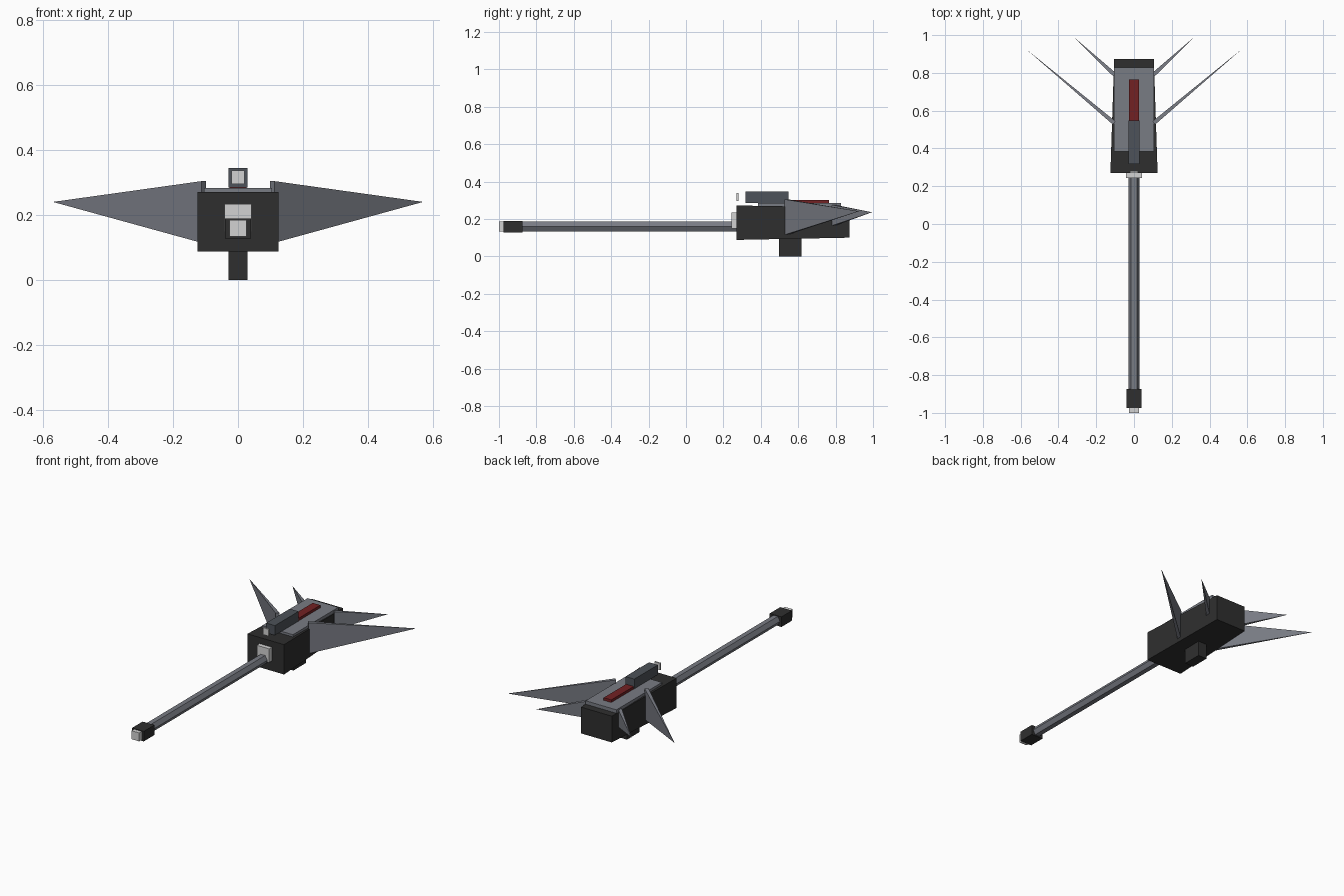
import bpy
from mathutils import Vector
from math import pi

if "Cube" in bpy.data.objects:
    bpy.data.objects.remove(bpy.data.objects["Cube"])


def material(name, r, g, b):
    m = bpy.data.materials.new(name)
    m.diffuse_color = (r, g, b, 1)
    m.use_nodes = True
    m.node_tree.nodes["Principled BSDF"].inputs["Base Color"].default_value = m.diffuse_color
    return m


DARK = material("charcoal", 0.028, 0.028, 0.028)
GREY = material("steel grey", 0.19, 0.2, 0.23)
SLATE = material("dark slate", 0.075, 0.085, 0.1)
RED = material("dark red", 0.17, 0.015, 0.017)
LIGHT = material("pale grey", 0.65, 0.65, 0.65)

BOX_FACES = [(0, 1, 2, 3), (7, 6, 5, 4), (0, 4, 5, 1),
             (1, 5, 6, 2), (2, 6, 7, 3), (3, 7, 4, 0)]


def mesh(name, verts, faces, mat):
    me = bpy.data.meshes.new(name)
    me.from_pydata(verts, [], faces)
    me.materials.append(mat)
    ob = bpy.data.objects.new(name, me)
    bpy.context.collection.objects.link(ob)
    return ob


def block(name, front, back, mat):
    """Box between two end rectangles, each (half width, y, z low, z high)."""
    verts = []
    for w, y, lo, hi in (front, back):
        verts += [(-w, y, lo), (w, y, lo), (w, y, hi), (-w, y, hi)]
    return mesh(name, verts, BOX_FACES, mat)


def box(name, w, y0, y1, z0, z1, mat):
    return block(name, (w, y0, z0, z1), (w, y1, z0, z1), mat)


def fin(name, root, z0, z1, tip, mat):
    """Thin swept spike with a rectangular root, mirrored to both sides."""
    d = Vector((tip[0] - root[0], tip[1] - root[1])).normalized()
    px, py = -d.y * 0.011, d.x * 0.011
    x, y = root
    verts = [(x + px, y + py, z0), (x - px, y - py, z0),
             (x - px, y - py, z1), (x + px, y + py, z1), tip]
    ob = mesh(name, verts, [(3, 2, 1, 0), (0, 1, 4), (1, 2, 4),
                            (2, 3, 4), (3, 0, 4)], mat)
    ob.modifiers.new("mirror", "MIRROR")


# Tapered receiver, top cover and grip
block("receiver", (0.125, 0.27, 0.088, 0.272), (0.105, 0.873, 0.1, 0.262), DARK)
box("top_cover", 0.105, 0.385, 0.828, 0.2, 0.284, GREY)
box("grip", 0.03, 0.497, 0.618, 0.0, 0.12, DARK)

# Sight, lens and red strip
box("red_strip", 0.026, 0.5, 0.765, 0.27, 0.3, RED)
box("sight", 0.03, 0.317, 0.547, 0.286, 0.346, SLATE)
box("sight_lens", 0.02, 0.27, 0.28, 0.296, 0.338, LIGHT)

# Hexagonal barrel, collar and muzzle
bpy.ops.mesh.primitive_cylinder_add(vertices=6, radius=0.03, depth=1.2,
                                    location=(0, -0.3, 0.16),
                                    rotation=(pi / 2, pi / 6, 0))
barrel = bpy.context.object
barrel.name = "barrel"
# keep two flats horizontal so the corners point sideways
barrel.rotation_euler = (pi / 2, 0, 0)
barrel.data.materials.append(GREY)
for v in barrel.data.vertices:
    v.co.x, v.co.y = v.co.y, v.co.x
barrel.data.flip_normals()
box("barrel_collar", 0.042, 0.243, 0.3, 0.15, 0.234, LIGHT)
box("muzzle", 0.04, -0.975, -0.873, 0.128, 0.19, DARK)
box("muzzle_tip", 0.026, -1.0, -0.96, 0.134, 0.186, LIGHT)

# Swept fins
fin("front_fin", (0.105, 0.535), 0.115, 0.305, (0.57, 0.925, 0.241), GREY)
fin("rear_fin", (0.102, 0.79), 0.165, 0.275, (0.325, 0.995, 0.236), GREY)
